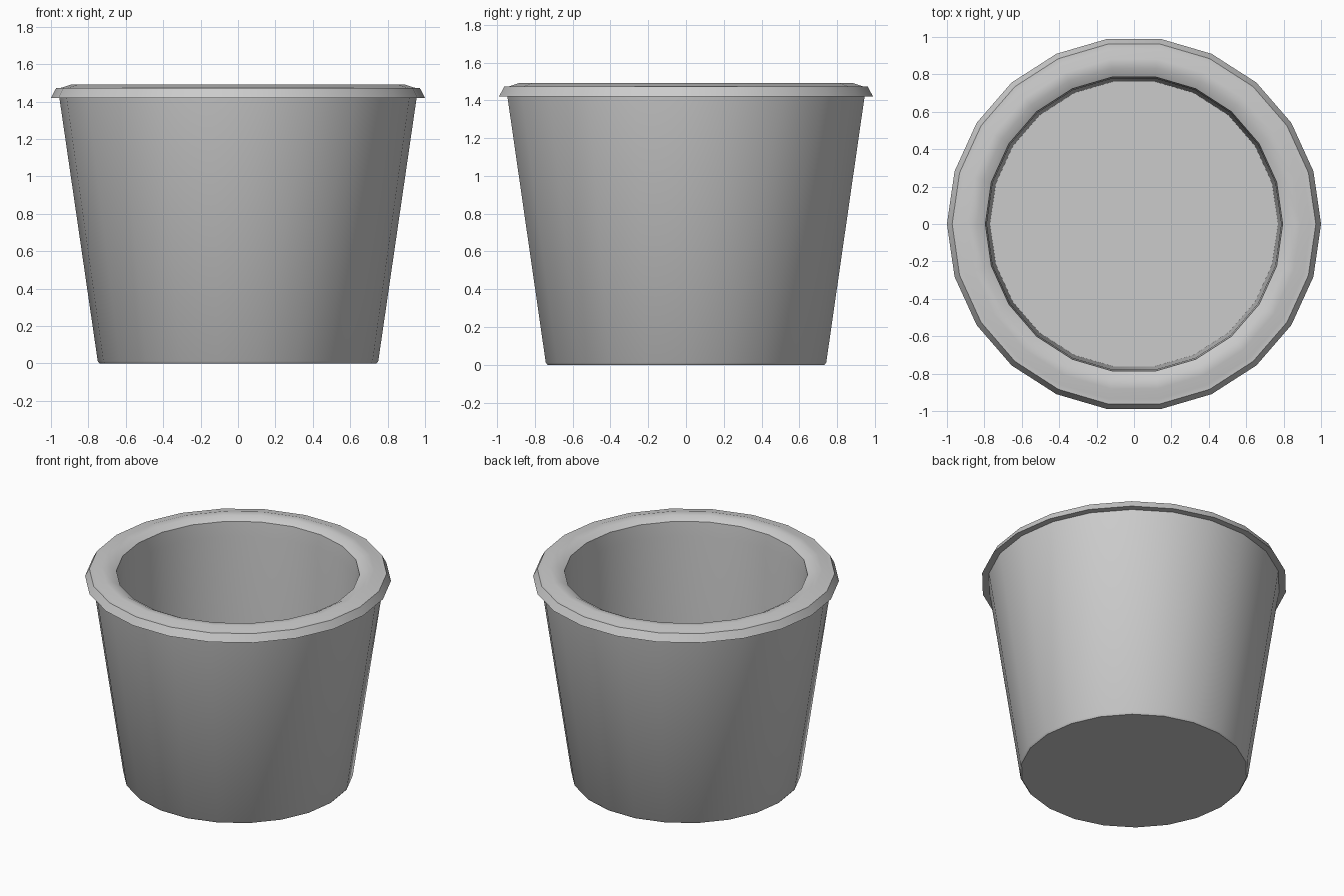
import bpy, bmesh
from math import cos, sin, pi, radians

if "Cube" in bpy.data.objects:
    bpy.data.objects.remove(bpy.data.objects["Cube"])

SIDES = 22

# Pot profile (radius, height): underside, outer wall, overhanging rim, inner wall, floor
PROFILE = [
    (0.74, 0.0), (0.75, 0.012), (0.955, 1.42), (1.0, 1.42),
    (0.972, 1.473), (0.945, 1.474), (0.89, 1.492), (0.84, 1.487),
    (0.795, 1.463), (0.787, 1.36), (0.77, 0.3),
]


def lathe(name, profile, sides):
    bm = bmesh.new()
    rings = [[bm.verts.new((r * cos(2 * pi * i / sides), r * sin(2 * pi * i / sides), z))
              for i in range(sides)] for r, z in profile]
    for low, high in zip(rings, rings[1:]):
        for i in range(sides):
            j = (i + 1) % sides
            bm.faces.new((low[i], low[j], high[j], high[i]))
    # Close the underside and the inner floor
    bm.faces.new(rings[0][::-1])
    bm.faces.new(rings[-1])
    bmesh.ops.recalc_face_normals(bm, faces=bm.faces)
    mesh = bpy.data.meshes.new(name)
    bm.to_mesh(mesh)
    bm.free()
    obj = bpy.data.objects.new(name, mesh)
    bpy.context.collection.objects.link(obj)
    return obj


pot = lathe("pot", PROFILE, SIDES)
bpy.context.view_layer.objects.active = pot
pot.select_set(True)
bpy.ops.object.shade_smooth_by_angle(angle=radians(35))
